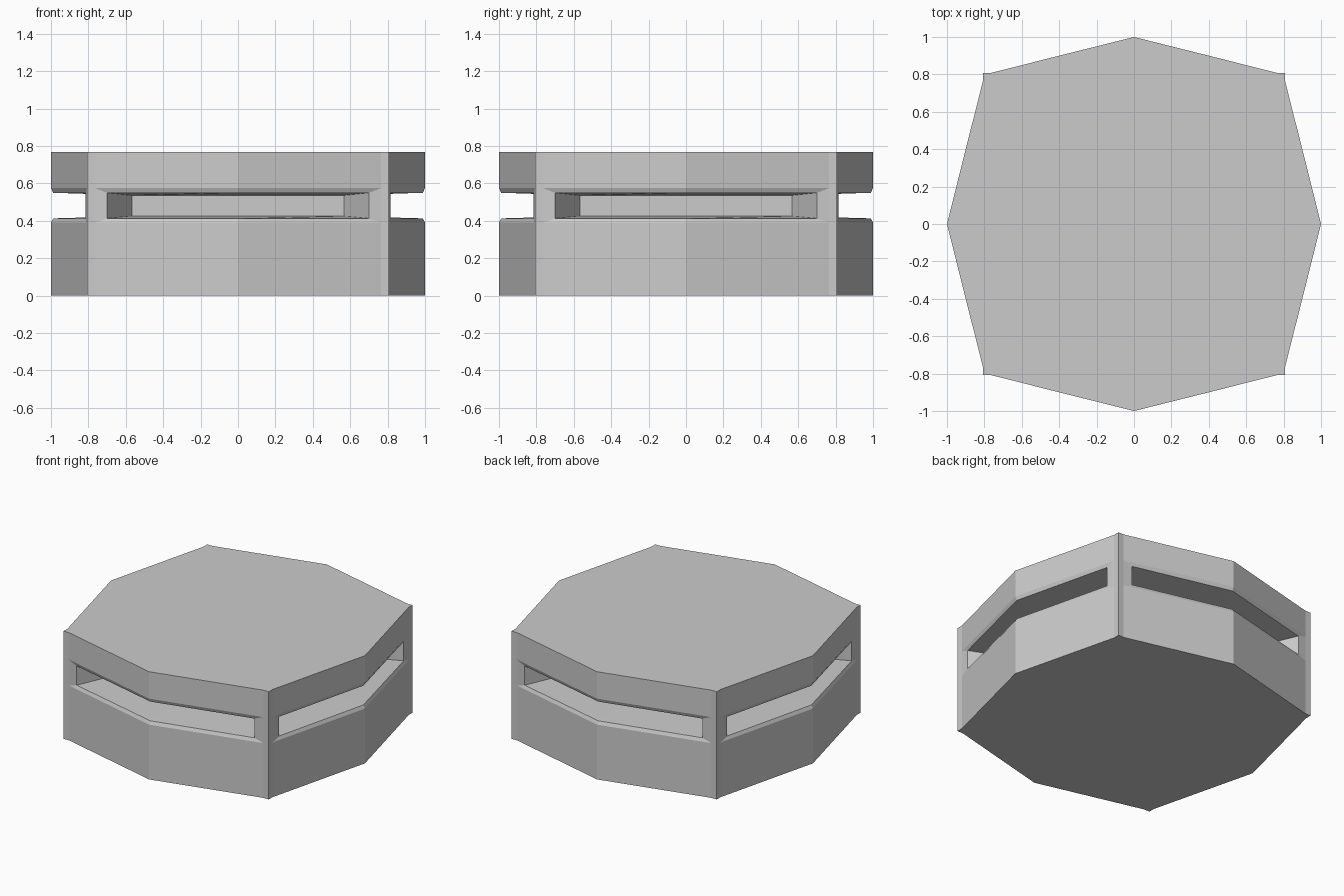
import bpy, bmesh
from mathutils import Matrix
from math import radians

if "Cube" in bpy.data.objects:
    bpy.data.objects.remove(bpy.data.objects["Cube"])

C, P = 0.808, 0.765          # corner half width, edge of bulged panel
H, LO, HI = 0.767, 0.39, 0.575  # total height, slot bevel bottom and top

bm = bmesh.new()


def face(points, turn):
    bm.faces.new([bm.verts.new(turn @ p) for p in points])


def loop(x, y_end, y_mid, z0, z1):
    pts = [(-x, y_end, z0), (0, y_mid, z0), (x, y_end, z0),
           (x, y_end, z1), (0, y_mid, z1), (-x, y_end, z1)]
    return [Matrix.Translation(p).translation for p in pts]


def bridge(a, b, turn, edges=range(6)):
    for i in edges:
        j = (i + 1) % 6
        face((a[i], a[j], b[j], b[i]), turn)


outline = []
for k in range(4):
    turn = Matrix.Rotation(radians(90 * k), 3, 'Z')
    panel = loop(P, -C, -1, 0, H)
    lip = loop(P, -C, -1, LO, HI)
    mouth = loop(0.70, -0.815, -0.988, 0.413, 0.55)
    back = loop(0.567, -0.567, -0.567, 0.425, 0.536)

    # bulged panels above and below the slot
    bridge(panel, lip, turn, (0, 1, 3, 4))
    # bevelled lip, tapered slot and its back wall
    bridge(lip, mouth, turn)
    bridge(mouth, back, turn)
    face(back, turn)

    # narrow corner strips
    for s in (-1, 1):
        for z0, z1 in ((0, LO), (LO, HI), (HI, H)):
            strip = loop(P, -C, -C, z0, z1)
            wide = loop(C, -C, -C, z0, z1)
            a, b = (2, 3) if s > 0 else (0, 5)
            face((strip[a], wide[a], wide[b], strip[b]), turn)

    wide = loop(C, -C, -C, 0, H)
    outline += [turn @ p for p in (panel[0], panel[1], panel[2], wide[2])]

# flat top and bottom
same = Matrix.Identity(3)
face(outline, same)
top = [p.copy() for p in outline]
for p in top:
    p.z = H
face(top, same)

bmesh.ops.remove_doubles(bm, verts=bm.verts, dist=0.0005)
bmesh.ops.recalc_face_normals(bm, faces=bm.faces)
mesh = bpy.data.meshes.new("slotted_block")
bm.to_mesh(mesh)
bm.free()
bpy.context.collection.objects.link(bpy.data.objects.new("slotted_block", mesh))
